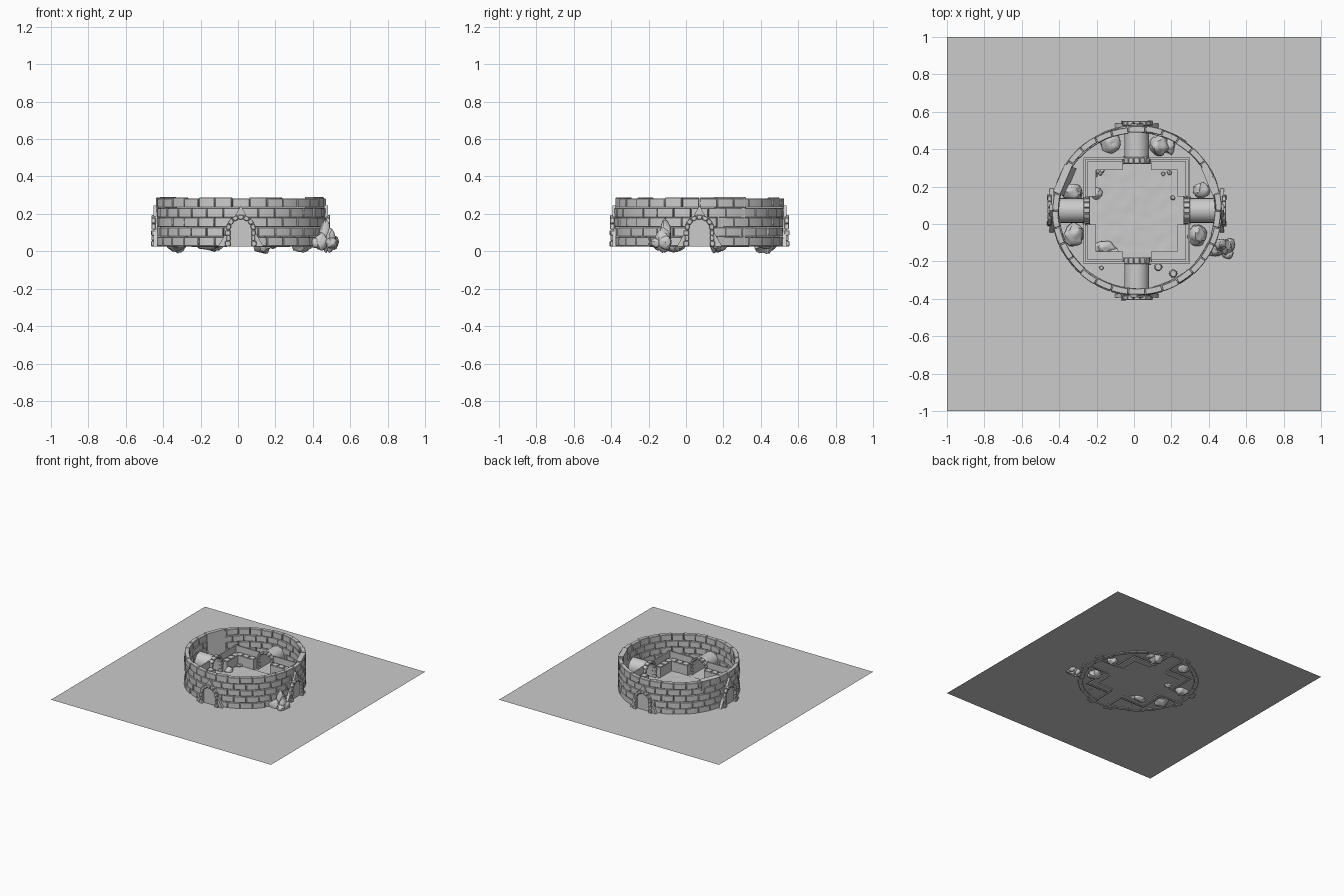
import bpy, bmesh, random
from math import sin, cos, pi, radians
from mathutils import Vector, Matrix, noise

if "Cube" in bpy.data.objects:
    bpy.data.objects.remove(bpy.data.objects["Cube"])

random.seed(4)
C = Vector((0.015, 0.072, 0))   # centre of the ring
GROUND = 0.033
BASE = 0.027


def finish(name, bm, loc=C, rot=0.0, smooth=True, bevel=0.0):
    bmesh.ops.recalc_face_normals(bm, faces=bm.faces)
    me = bpy.data.meshes.new(name)
    bm.to_mesh(me)
    bm.free()
    ob = bpy.data.objects.new(name, me)
    bpy.context.collection.objects.link(ob)
    ob.location = loc
    ob.rotation_euler.z = rot
    if bevel:
        m = ob.modifiers.new("bevel", 'BEVEL')
        m.width, m.segments = bevel, 1
    if smooth:
        bpy.ops.object.select_all(action='DESELECT')
        ob.select_set(True)
        bpy.context.view_layer.objects.active = ob
        bpy.ops.object.shade_smooth_by_angle(angle=radians(35))
    return ob


def four_sides(ob):
    # repeat a front part on the other three sides
    for k in (1, 2, 3):
        d = ob.copy()
        bpy.context.collection.objects.link(d)
        d.rotation_euler.z += k * pi / 2
        d.name = ob.name + "_" + ("right", "back", "left")[k - 1]


def box(bm, x0, x1, y0, y1, z0, z1):
    m = Matrix.Translation(((x0 + x1) / 2, (y0 + y1) / 2, (z0 + z1) / 2)) @ \
        Matrix.Diagonal((x1 - x0, y1 - y0, z1 - z0, 1))
    bmesh.ops.create_cube(bm, size=1, matrix=m)


def arc_block(bm, a0, a1, r0, r1, z0, z1, n=3):
    # curved block of a ring
    prev = first = None
    for i in range(n + 1):
        a = a0 + (a1 - a0) * i / n
        q = [bm.verts.new((r * cos(a), r * sin(a), z))
             for r, z in ((r0, z0), (r1, z0), (r1, z1), (r0, z1))]
        if prev:
            for j in range(4):
                bm.faces.new((prev[j], prev[(j + 1) % 4], q[(j + 1) % 4], q[j]))
        else:
            first = q
        prev = q
    bm.faces.new(first)
    bm.faces.new(prev)


def prism(bm, pts, y0, y1):
    # closed outline in x, z pushed along y
    a = [bm.verts.new((x, y0, z)) for x, z in pts]
    b = [bm.verts.new((x, y1, z)) for x, z in pts]
    n = len(pts)
    for i in range(n):
        j = (i + 1) % n
        bm.faces.new((a[i], a[j], b[j], b[i]))
    bm.faces.new(a)
    bm.faces.new(b)


def arch(r, spring, n=12):
    # arch outline from right foot over to left foot
    return [(r, BASE)] + [(r * cos(pi * i / n), spring + r * sin(pi * i / n))
                          for i in range(n + 1)] + [(-r, BASE)]


# ground sheet
bm = bmesh.new()
bmesh.ops.create_grid(bm, x_segments=1, y_segments=1, size=1)
finish("ground_sheet", bm, (0, 0, GROUND), smooth=False)

# round wall of staggered bricks, left open at the four doors
bm = bmesh.new()
N, ROWS, H = 30, 5, 0.0515
for row in range(ROWS):
    z0 = BASE + row * H
    for i in range(N):
        a0 = 2 * pi * (i + 0.5 * (row % 2)) / N
        a1 = a0 + 2 * pi / N
        d = (a0 + pi / N + pi / 4) % (pi / 2) - pi / 4
        if row < 2 and abs(d) < 0.06:
            continue
        j = random.uniform(-0.005, 0.005)
        top = H - 0.0015 + (random.choice((0, 0, 0.004)) if row == ROWS - 1 else 0)
        arc_block(bm, a0 + 0.003, a1 - 0.003, 0.418 + j, 0.452 + j, z0, z0 + top)
finish("brick_ring", bm, bevel=0.003)

# two flat slabs set against the inside of the ring
for name, ang, r, tilt in (("left_slab", 157, 0.418, 6), ("right_slab", 22.5, 0.425, 0)):
    bm = bmesh.new()
    box(bm, -0.02, 0.02, -0.08, 0.08, -0.125, 0.13)
    bmesh.ops.rotate(bm, verts=bm.verts, matrix=Matrix.Rotation(radians(tilt), 3, 'Y'))
    a = radians(ang)
    finish(name, bm, C + Vector((r * cos(a), r * sin(a), 0.16)), a, smooth=False)

# gable plates with an arched hole
bm = bmesh.new()
hole = arch(0.06, 0.115)
prism(bm, [(0.12, BASE), (0, 0.245), (-0.12, BASE)] + hole[::-1], -0.466, -0.445)
four_sides(finish("gable", bm, smooth=False))

# stones round each doorway, outside and at the inner square
def door_stones(name, y0, y1, ri, ro):
    bm = bmesh.new()
    for s in (-1, 1):
        for k in range(3):
            e = random.uniform(-0.004, 0.006)
            z = BASE + k * 0.029
            xs = sorted((s * ri, s * (ro + e)))
            box(bm, xs[0], xs[1], y0 - e / 2, y1, z, z + 0.0275)
    for k in range(7):
        t0, t1 = pi * k / 7 + 0.02, pi * (k + 1) / 7 - 0.02
        pts = [(r * cos(t), 0.115 + r * sin(t))
               for r, t in ((ri, t0), (ro, t0), (ro, t1), (ri, t1))]
        prism(bm, pts, y0, y1)
    four_sides(finish(name, bm, bevel=0.003))


door_stones("outer_door_stones", -0.478, -0.455, 0.056, 0.08)
door_stones("inner_door_stones", -0.285, -0.25, 0.055, 0.072)

# door panels
bm = bmesh.new()
prism(bm, arch(0.06, 0.115), -0.456, -0.45)
four_sides(finish("door_panel", bm, smooth=False))

# barrel tunnels from the ring to the square
bm = bmesh.new()
prism(bm, arch(0.066, 0.11) + arch(0.056, 0.11)[::-1], -0.43, -0.265)
four_sides(finish("tunnel", bm))

# thin outer panels and thick low walls of the square
bm = bmesh.new()
for s in (-1, 1):
    xs = sorted((s * 0.066, s * 0.283))
    box(bm, xs[0], xs[1], -0.285, -0.273, BASE, 0.165)
four_sides(finish("square_panel", bm, smooth=False))
bm = bmesh.new()
for s in (-1, 1):
    xs = sorted((s * 0.075, s * 0.264))
    box(bm, xs[0], xs[1], -0.264, -0.218, BASE - 0.003, 0.115)
    for k in range(3):
        x = s * (0.105 + 0.055 * k)
        box(bm, x - 0.022, x + 0.022, -0.262, -0.22, 0.115, 0.121)
four_sides(finish("square_wall", bm, smooth=False))

# uneven paved floor of the square
bm = bmesh.new()
bmesh.ops.create_grid(bm, x_segments=24, y_segments=24, size=0.22)
for v in bm.verts:
    v.co.z = 0.038 + 0.003 * noise.noise(v.co * 18)
finish("courtyard_floor", bm)


# rocks: x, y, radius x, radius y, centre z, radius z
def rock(name, x, y, rx, ry, z, rz, sub=3):
    bm = bmesh.new()
    bmesh.ops.create_icosphere(bm, subdivisions=sub, radius=1)
    off = Vector((x, y, z)) * 37
    for v in bm.verts:
        f = 1 + 0.28 * noise.noise(v.co * 1.5 + off) + 0.1 * noise.noise(v.co * 4 + off)
        v.co = Vector((v.co.x * rx, v.co.y * ry, v.co.z * rz)) * f
    finish(name, bm, (x, y, z))


for x, y, rx, ry, z, rz in (
        (-0.125, 0.435, .055, .055, .05, .05), (0.135, 0.42, .05, .055, .05, .06),
        (0.19, 0.42, .03, .045, .045, .03), (-0.33, 0.17, .055, .045, .05, .06),
        (-0.32, -0.06, .055, .06, .05, .05), (0.36, 0.18, .045, .04, .05, .05),
        (0.34, -0.06, .05, .055, .05, .06), (-0.16, -0.125, .055, .035, .04, .033),
        (-0.2, 0.165, .03, .03, .045, .03), (-0.11, -0.15, .03, .025, .04, .02)):
    rock("boulder", x, y, rx, ry, z, rz)

# tall outcrop outside the ring, stepping down to the right
for x, y, rx, ry, z, rz in (
        (0.465, -0.11, .03, .033, .08, .083), (0.495, -0.125, .028, .04, .06, .06),
        (0.515, -0.11, .026, .035, .048, .035), (0.445, -0.14, .035, .032, .05, .045),
        (0.42, -0.15, .03, .02, .045, .025), (0.5, -0.16, .03, .025, .045, .028)):
    rock("outcrop_rock", x, y, rx, ry, z, rz)

# pebbles in the courtyard
for i in range(9):
    x = random.choice((-0.17, 0.14)) + random.uniform(-0.04, 0.06)
    rock("pebble", x, random.uniform(0.26, 0.29), .011, .011, .045, .012, 2)
rock("pebble", 0.207, 0.14, .012, .012, .047, .013, 2)
rock("pebble", -0.175, -0.235, .012, .012, .045, .013, 2)

# barrels beside the front tunnel
for x, y in ((0.13, -0.23), (0.21, -0.265)):
    bm = bmesh.new()
    rings = []
    for r, z in ((.016, .03), (.021, .045), (.022, .055), (.021, .066), (.016, .08)):
        rings.append([bm.verts.new((r * cos(pi * i / 6), r * sin(pi * i / 6), z))
                      for i in range(12)])
    for a, b in zip(rings, rings[1:]):
        for i in range(12):
            bm.faces.new((a[i], a[(i + 1) % 12], b[(i + 1) % 12], b[i]))
    bm.faces.new(rings[0])
    bm.faces.new(rings[-1])
    finish("barrel", bm, (x, y, 0))
